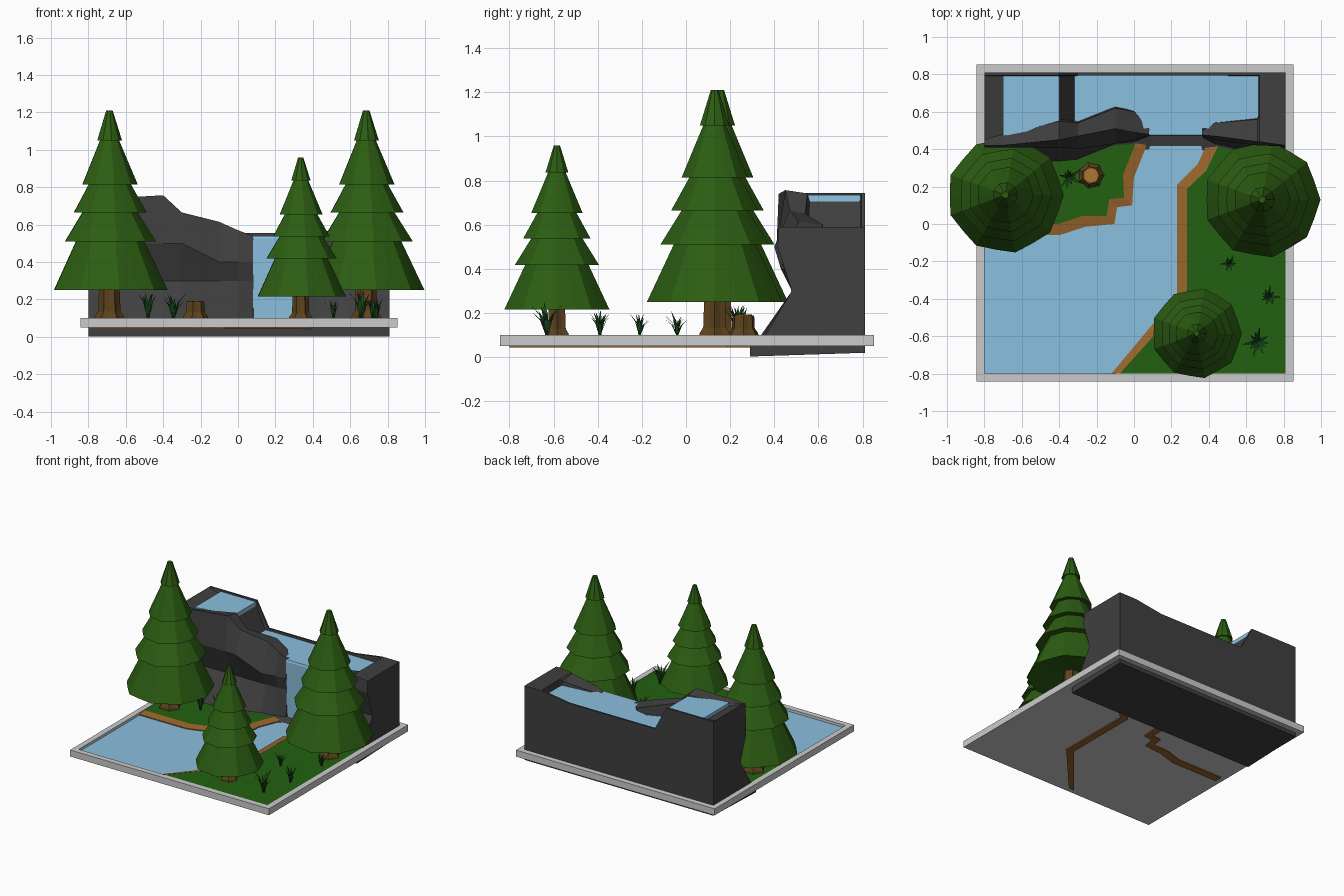
import bpy, math, random
from mathutils import Vector

if "Cube" in bpy.data.objects:
    bpy.data.objects.remove(bpy.data.objects["Cube"])

random.seed(4)


def mat(name, *rgb):
    m = bpy.data.materials.new(name)
    m.diffuse_color = (*rgb, 1)
    m.use_nodes = True
    m.node_tree.nodes["Principled BSDF"].inputs["Base Color"].default_value = m.diffuse_color
    return m


ROCK = mat("rock", 0.05, 0.05, 0.05)
WATER = mat("water", 0.26, 0.53, 0.74)
GRASS = mat("grass", 0.016, 0.12, 0.005)
EARTH = mat("earth", 0.32, 0.13, 0.025)
LEAF = mat("needles", 0.025, 0.11, 0.006)
BLADE = mat("reed", 0.01, 0.07, 0.012)
BARK = mat("bark", 0.11, 0.055, 0.012)
WOOD = mat("cut_wood", 0.40, 0.19, 0.03)


def add(name, verts, faces, m=None):
    me = bpy.data.meshes.new(name)
    me.from_pydata(verts, [], faces)
    me.update()
    if m:
        me.materials.append(m)
    ob = bpy.data.objects.new(name, me)
    bpy.context.collection.objects.link(ob)
    return ob


def loft(name, rings, m=None):
    """Skin a list of equally sized point rings and cap both ends."""
    n = len(rings[0])
    verts = [p for r in rings for p in r]
    faces = []
    for i in range(len(rings) - 1):
        for j in range(n):
            k = (j + 1) % n
            faces.append((i * n + j, i * n + k, (i + 1) * n + k, (i + 1) * n + j))
    faces += [tuple(reversed(range(n))), tuple(range(len(verts) - n, len(verts)))]
    return add(name, verts, faces, m)


def lathe(name, profile, sides, centre, m, ripple=0.0):
    """Profile of (radius, z), odd corners pulled in by ripple."""
    rings = []
    for r, z in profile:
        ring = []
        for j in range(sides):
            a = math.tau * j / sides
            q = r * (1 - ripple * (j % 2))
            ring.append((centre[0] + q * math.cos(a), centre[1] + q * math.sin(a), z))
        rings.append(ring)
    return loft(name, rings, m)


def slab(name, outline, z0, z1, m):
    return loft(name, [[(x, y, z) for x, y in outline] for z in (z0, z1)], m)


def box(x0, x1, y0, y1):
    return [(x0, y0), (x1, y0), (x1, y1), (x0, y1)]


# Tray: rim and floor as one stack of squares
def square(a, z):
    return [(x + 0.006, y + 0.005, z) for x, y in box(-a, a, -a, a)]


loft("tray", [square(0.847, 0.05), square(0.847, 0.1), square(0.804, 0.1), square(0.804, 0.068)])

# River
slab("river", box(-0.798, 0.81, -0.799, 0.6), 0.07, 0.08, WATER)


# Lawns, each with an earth bank of even width along the water's edge
def inset(line, d):
    pts = [Vector(p) for p in line]
    res = []
    for i, p in enumerate(pts):
        u = (p - pts[max(i - 1, 0)]).normalized()
        v = (pts[min(i + 1, len(pts) - 1)] - p).normalized()
        t = (u + v).normalized()
        q = p + Vector((-t.y, t.x)) * d
        res.append((max(q.x, -0.798), max(q.y, -0.799)))
    return res


def shore(side, line, d, corners):
    inn = inset(line, d)
    slab(side + "_lawn", inn + corners, 0.07, 0.096, GRASS)
    loft(side + "_bank", [[(*a, 0.043), (*b, 0.043), (*b, 0.097), (*a, 0.087)]
                          for a, b in zip(line, inn)], EARTH)


shore("right", [(-0.12, -0.799), (0.23, -0.38), (0.23, 0.21), (0.34, 0.32), (0.42, 0.49)],
      -0.058, [(0.81, 0.49), (0.81, -0.799)])
shore("left", [(-0.798, -0.06), (-0.4, -0.06), (-0.26, -0.015), (-0.105, 0.0), (-0.09, 0.09),
               (-0.01, 0.1), (0.0, 0.25), (0.06, 0.4), (0.07, 0.52)], 0.06, [(-0.798, 0.52)])

# Cliff stations along x: foot y, brow y, top y, top z, inner rim y
cliff = [
    (-0.80, 0.35, 0.41, 0.42, 0.735, 0.44),
    (-0.70, 0.35, 0.41, 0.42, 0.74, 0.47),
    (-0.40, 0.34, 0.41, 0.45, 0.757, 0.55),
    (-0.30, 0.35, 0.40, 0.47, 0.665, 0.54),
    (-0.10, 0.43, 0.43, 0.51, 0.615, 0.62),
    (0.00, 0.44, 0.45, 0.49, 0.57, 0.60),
    (0.08, 0.47, 0.47, 0.48, 0.54, 0.51),
    (0.09, 0.50, 0.50, 0.50, 0.52, 0.52),
    (0.36, 0.50, 0.50, 0.50, 0.52, 0.52),
    (0.37, 0.46, 0.47, 0.475, 0.54, 0.50),
    (0.43, 0.43, 0.45, 0.47, 0.56, 0.54),
    (0.66, 0.38, 0.42, 0.44, 0.585, 0.56),
    (0.67, 0.38, 0.42, 0.44, 0.59, 0.58),
    (0.81, 0.36, 0.415, 0.42, 0.59, 0.44),
]


def section(x, foot, brow, ty, tz, iy):
    # back rim steps down after the upper pool and rises again at the right end
    back = 0.743 if x <= -0.4 else 0.59 if x > 0.6 else 0.556
    # pool floor: full height at the solid ends, sunk in the pools
    floor = back if x < -0.75 or x > 0.665 else 0.71 if x <= -0.4 else 0.5
    brow_z = 0.5 if x <= -0.3 or x > 0.5 else 0.4
    waist = max(foot, brow, 0.46) + 0.02
    prof = [(0.81, 0.02), (0.29, 0.003), (0.29, 0.05), (foot, 0.1), (waist, 0.3), (brow, brow_z),
            (ty, tz), (iy, max(tz - 0.015, floor)), (iy + 0.01, floor),
            (0.79, floor), (0.795, back), (0.81, back)]
    return [(x, y, z) for y, z in prof]


loft("cliff", [section(*row) for row in cliff], ROCK)

# Water on the cliff: upper pool with its drop, lower pool, main fall
slab("upper_pool", [(-0.70, 0.47), (-0.40, 0.53), (-0.40, 0.79), (-0.70, 0.79)], 0.70, 0.735, WATER)
loft("cascade", [[(-0.42, y, 0.735), (-0.40, y, 0.735), (-0.385, y, 0.54), (-0.42, y, 0.54)]
                 for y in (0.53, 0.785)], WATER)
slab("lower_pool", box(-0.40, 0.67, 0.51, 0.794), 0.50, 0.54, WATER)
loft("waterfall", [[(x, y, z) for y, z in ((0.51, 0.54), (0.475, 0.54), (0.47, 0.525), (0.482, 0.075), (0.51, 0.075))]
                   for x in (0.08, 0.365)], WATER)


# Fir trees: tiered skirt over a root-flared trunk
def fir(label, x, y, s):
    skirt = [(0.05, 0.285)]
    hems = [(0.312, 0.25), (0.25, 0.51), (0.20, 0.665), (0.152, 0.815), (0.068, 1.05)]
    for i, (r, z) in enumerate(hems):
        if i:
            skirt.append((r * 0.745, z + 0.005))   # tuck under the next tier
        skirt.append((r, z))
    skirt.append((0.018, 1.21))

    def fit(p):
        return [(r * s, 0.1 + (z - 0.1) * s) for r, z in p]
    lathe(label + "_needles", fit(skirt), 18, (x, y), LEAF, 0.05)
    lathe(label + "_trunk", fit([(0.085, 0.085), (0.078, 0.11), (0.06, 0.135), (0.053, 0.31)]),
          12, (x, y), BARK, 0.2)


fir("left_fir", -0.688, 0.155, 1.0)
fir("right_fir", 0.685, 0.13, 1.0)
fir("front_fir", 0.335, -0.585, 0.775)

# Stump with a pale cut top
STUMP = (-0.23, 0.26)
lathe("stump", [(0.075, 0.085), (0.068, 0.11), (0.053, 0.13), (0.05, 0.19)], 14, STUMP, BARK, 0.15)
lathe("stump_top", [(0.038, 0.185), (0.038, 0.193)], 12, STUMP, WOOD)


# Tufts of arching blades
def tuft(name, x, y, h, count=10):
    verts, faces = [], []
    for i in range(count):
        a = math.tau * i / count + random.uniform(-0.2, 0.2)
        d, side = Vector((math.cos(a), math.sin(a), 0)), Vector((-math.sin(a), math.cos(a), 0))
        hh = h * random.uniform(0.6, 1.0)
        lean = h * random.uniform(0.25, 0.55)
        b, w = len(verts), side * h * 0.055
        o = Vector((x, y, 0.095))
        mid = o + d * lean * 0.4 + Vector((0, 0, hh * 0.65))
        verts += [o - w, o + w, mid + w, mid - w, o + d * lean + Vector((0, 0, hh))]
        faces += [(b, b + 1, b + 2, b + 3), (b + 3, b + 2, b + 4)]
    add(name, verts, faces, BLADE)


for i, (x, y, h) in enumerate([(0.66, -0.63, 0.17), (0.72, -0.39, 0.13), (0.51, -0.21, 0.105),
                               (0.74, -0.04, 0.115), (-0.345, 0.25, 0.14), (-0.48, 0.23, 0.145)]):
    tuft(f"grass_tuft_{i + 1}", x, y, h)
